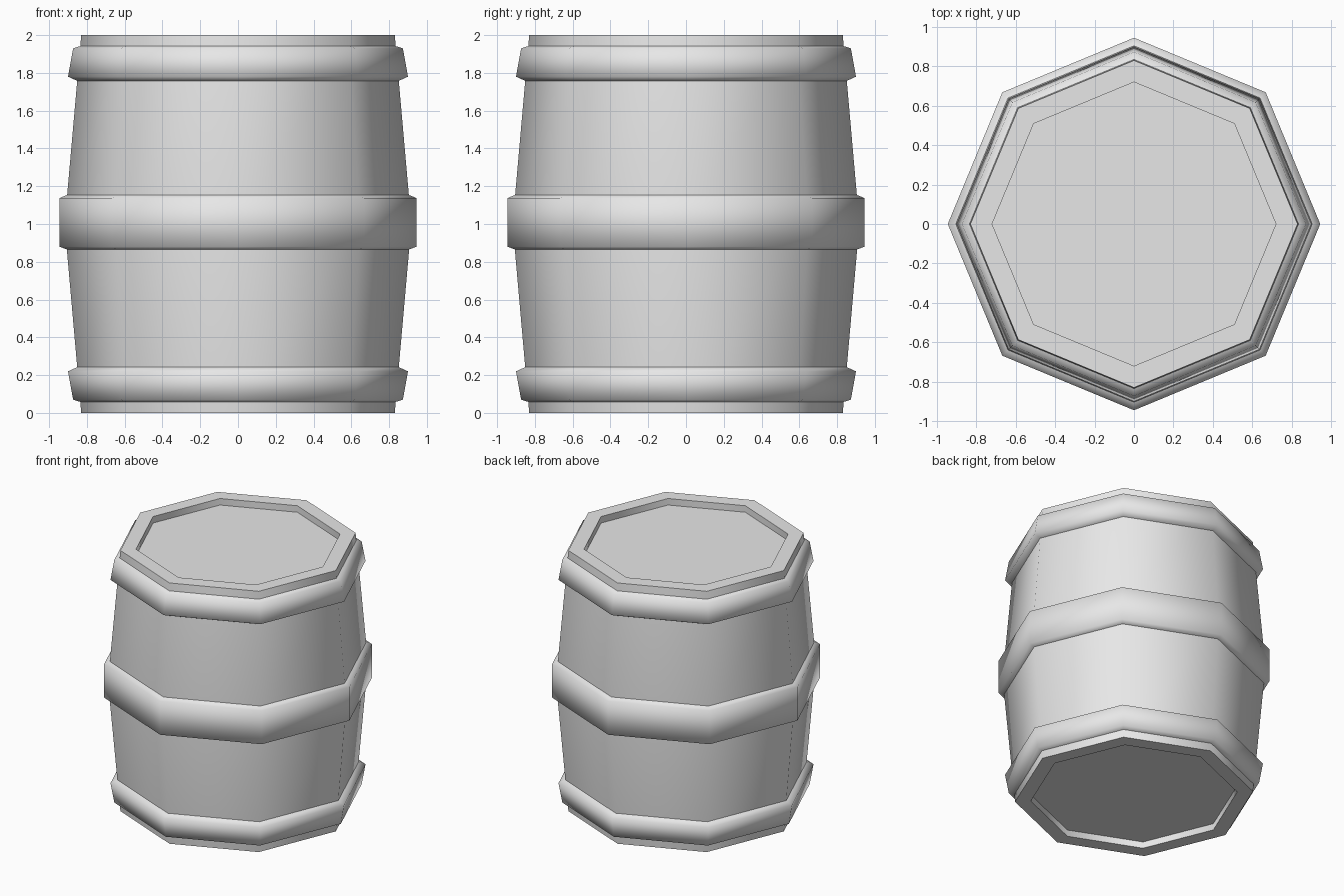
import bpy
import bmesh
import math

SIDES = 8

cube = bpy.data.objects.get("Cube")
if cube:
    bpy.data.objects.remove(cube, do_unlink=True)

grey = bpy.data.materials.new("light_grey")
grey.use_nodes = True
colour = (0.8, 0.8, 0.8, 1.0)
grey.diffuse_color = colour
grey.node_tree.nodes["Principled BSDF"].inputs["Base Color"].default_value = colour


def lathe(name, profile, caps, smooth_degrees):
    """Turn a bottom-to-top outline of (radius, z) points into an octagonal part."""
    bm = bmesh.new()
    rings = []
    for radius, z in profile:
        angles = [math.tau * i / SIDES for i in range(SIDES)]
        rings.append([bm.verts.new((radius * math.cos(a), radius * math.sin(a), z))
                      for a in angles])
    for low, high in zip(rings, rings[1:]):
        for i in range(SIDES):
            j = (i + 1) % SIDES
            bm.faces.new((low[i], low[j], high[j], high[i]))
    if caps:
        bm.faces.new(rings[0][::-1])
        bm.faces.new(rings[-1])
    mesh = bpy.data.meshes.new(name)
    bm.to_mesh(mesh)
    bm.free()
    mesh.materials.append(grey)
    obj = bpy.data.objects.new(name, mesh)
    bpy.context.collection.objects.link(obj)
    bpy.ops.object.select_all(action="DESELECT")
    obj.select_set(True)
    bpy.context.view_layer.objects.active = obj
    bpy.ops.object.shade_smooth_by_angle(angle=math.radians(smooth_degrees))
    return obj


def flipped(profile):
    """Mirror an outline about mid height, keeping it bottom to top."""
    return [(r, 2 - z) for r, z in reversed(profile)]


# Bulging body with a recessed lid at both ends
upper_half = [(0.83, 2.0), (0.72, 2.0), (0.72, 1.95)]
lower_half = flipped(upper_half)
lathe("barrel_body", lower_half + [(0.918, 1.0)] + upper_half, True, 60)

# Hoops around the ends and the middle
end_hoop = [(0.845, 1.755), (0.90, 1.78), (0.873, 1.93), (0.825, 1.945)]
middle_hoop = [(0.90, 0.863), (0.945, 0.88), (0.945, 1.137), (0.90, 1.156)]
lathe("top_hoop", end_hoop, False, 89)
lathe("bottom_hoop", flipped(end_hoop), False, 89)
lathe("middle_hoop", middle_hoop, False, 89)
